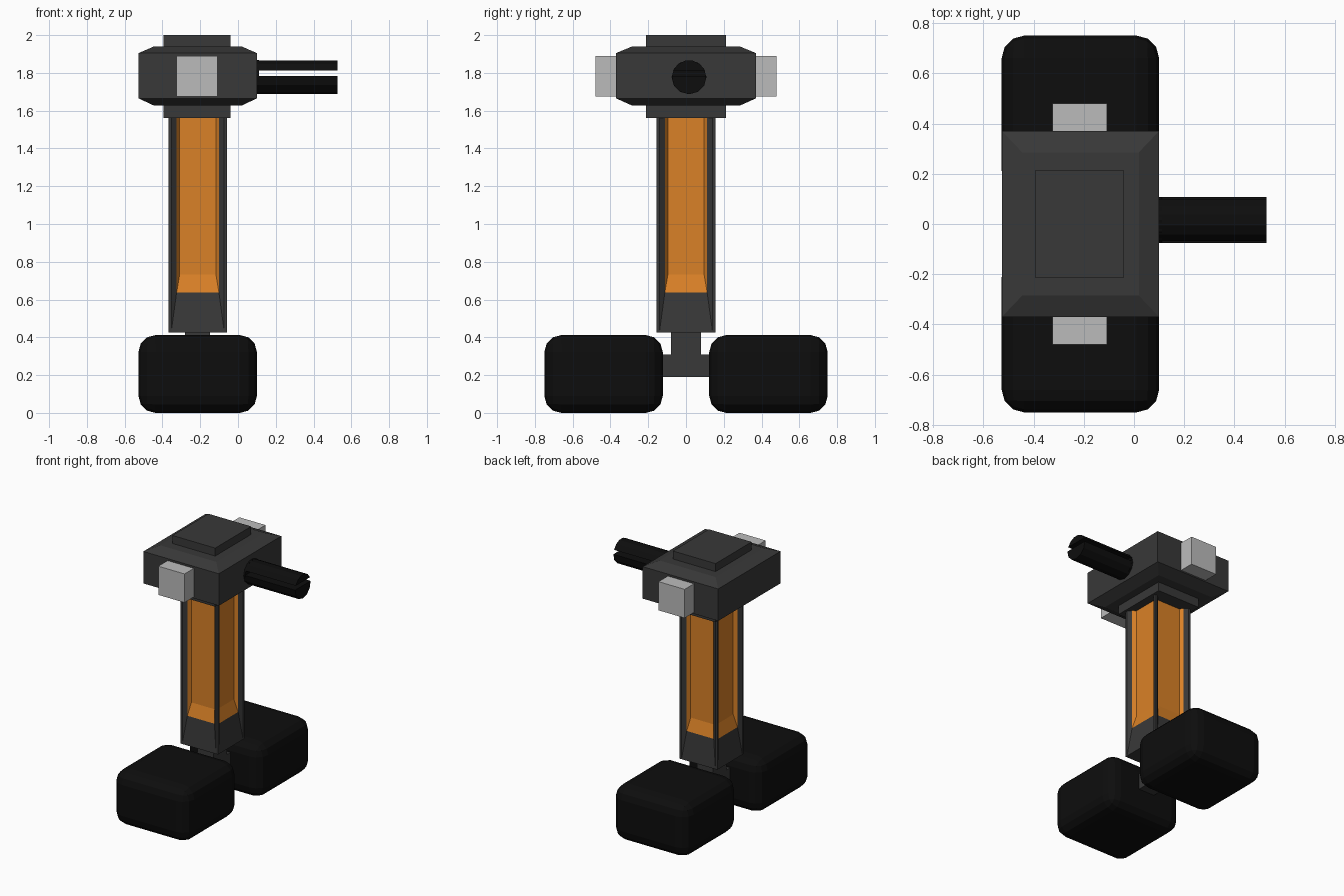
import bpy, bmesh
from math import sin, cos, radians
from mathutils import Matrix

if "Cube" in bpy.data.objects:
    bpy.data.objects.remove(bpy.data.objects["Cube"])

CX = -0.213  # body axis


def material(name, r, g, b):
    m = bpy.data.materials.new(name)
    m.diffuse_color = (r, g, b, 1)
    m.use_nodes = True
    m.node_tree.nodes["Principled BSDF"].inputs["Base Color"].default_value = m.diffuse_color
    return m


DARK = material("dark_grey", 0.04, 0.04, 0.04)
BLACK = material("black", 0.004, 0.004, 0.004)
ORANGE = material("orange", 0.7, 0.22, 0.02)
LIGHT = material("light_grey", 0.5, 0.5, 0.5)


def finish(name, bm, *mats):
    bmesh.ops.recalc_face_normals(bm, faces=bm.faces)
    me = bpy.data.meshes.new(name)
    bm.to_mesh(me)
    bm.free()
    for m in mats:
        me.materials.append(m)
    ob = bpy.data.objects.new(name, me)
    bpy.context.collection.objects.link(ob)
    return ob


def box(name, x, y, z, mat):
    bm = bmesh.new()
    size = [b - a for a, b in (x, y, z)]
    mid = [(a + b) / 2 for a, b in (x, y, z)]
    bmesh.ops.create_cube(bm, size=1, matrix=Matrix.Translation(mid) @ Matrix.Diagonal((*size, 1)))
    return finish(name, bm, mat)


def loft(bm, rings):
    """Skin closed rings of points and cap both ends."""
    vs = [[bm.verts.new(p) for p in r] for r in rings]
    n = len(vs[0])
    for a, b in zip(vs, vs[1:]):
        for i in range(n):
            j = (i + 1) % n
            bm.faces.new((a[i], a[j], b[j], b[i]))
    bm.faces.new(vs[0])
    bm.faces.new(vs[-1])


# Head: chamfered block
bm = bmesh.new()
loft(bm, [[(CX + sx * hx, sy * hy, z) for sx, sy in ((-1, -1), (1, -1), (1, 1), (-1, 1))]
          for hx, hy, z in ((0.232, 0.285, 1.627), (0.313, 0.37, 1.665),
                            (0.313, 0.37, 1.905), (0.232, 0.285, 1.94))])
finish("head", bm, DARK)

# Top plate and collar under the head
box("top_plate", (-0.395, -0.04), (-0.213, 0.213), (1.90, 2.0), DARK)
box("neck_collar", (-0.395, -0.04), (-0.213, 0.213), (1.56, 1.66), DARK)

# Side blocks, feet and axle
for s, side in ((-1, "front"), (1, "back")):
    box(side + "_side_block", (-0.325, -0.108), sorted((s * 0.33, s * 0.48)), (1.675, 1.89), LIGHT)
    foot = box(side + "_foot", (-0.527, 0.1), sorted((s * 0.123, s * 0.75)), (0.0, 0.412), BLACK)
    bev = foot.modifiers.new("round", 'BEVEL')
    bev.width, bev.segments = 0.09, 3
box("axle", (-0.28, -0.148), (-0.15, 0.15), (0.19, 0.31), DARK)
box("ankle", (-0.28, -0.148), (-0.08, 0.08), (0.19, 0.45), DARK)

# Column: four recessed faces, each a set of nested U-shaped steps
bm = bmesh.new()
H, TOP = 0.156, 1.60
steps = [(H, 0.425, 0), (0.14, 0.432, 0), (0.112, 0.637, 0.02), (0.096, 0.732, 0.045)]
for k in range(4):
    rot = Matrix.Translation((CX, 0, 0)) @ Matrix.Rotation(radians(90 * k), 4, 'Z')
    us = [[bm.verts.new(rot @ M) for M in map(lambda p: Matrix.Translation(p).translation,
          ((-w, d - H, TOP), (-w, d - H, z), (w, d - H, z), (w, d - H, TOP)))]
          for w, z, d in steps]
    for n, (a, b) in enumerate(zip(us, us[1:])):
        for i in range(3):
            f = bm.faces.new((a[i], a[i + 1], b[i + 1], b[i]))
            f.material_index = 1 if n == 2 else 0
    bm.faces.new(us[-1]).material_index = 1
bmesh.ops.remove_doubles(bm, verts=bm.verts, dist=1e-4)
for z in (0.425, TOP):  # end caps
    cap = [bm.verts.new((CX + x * H, y * H, z)) for x, y in ((-1, -1), (1, -1), (1, 1), (-1, 1))]
    bm.faces.new(cap)
bmesh.ops.remove_doubles(bm, verts=bm.verts, dist=1e-4)
finish("column", bm, DARK, ORANGE)


# Barrel: round base with two prongs split by a slot
def arc_bar(name, x0, x1, a0, a1, n):
    bm = bmesh.new()
    angs = [radians(a0 + (a1 - a0) * i / n) for i in range(n + 1)]
    if a1 - a0 >= 360:
        angs.pop()
    loft(bm, [[(x, 0.016 + 0.092 * cos(a), 1.777 + 0.09 * sin(a)) for a in angs] for x in (x0, x1)])
    finish(name, bm, BLACK)


arc_bar("barrel_base", 0.05, 0.112, 0, 360, 12)
arc_bar("barrel_upper_prong", 0.1, 0.527, 24, 156, 5)
arc_bar("barrel_lower_prong", 0.1, 0.527, 176, 364, 6)
